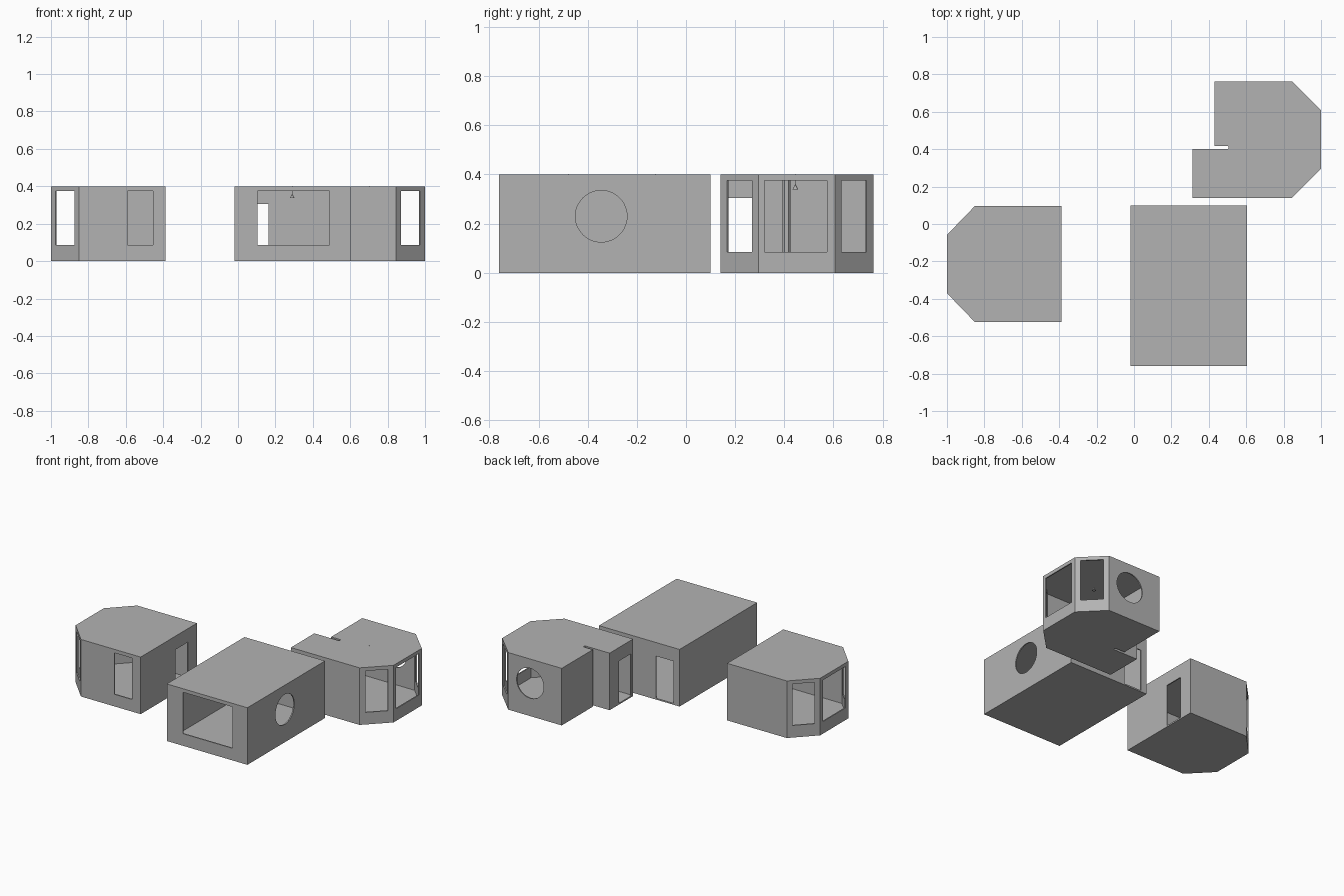
import bpy, bmesh, math
from mathutils import Matrix, Vector

if "Cube" in bpy.data.objects:
    bpy.data.objects.remove(bpy.data.objects["Cube"])

HEIGHT = 0.4
WALL = 0.008
SILL, LINTEL = 0.085, 0.375
DOOR_TOP = 0.305

grey = bpy.data.materials.new("plain grey")
grey.use_nodes = True
colour = (0.45, 0.45, 0.45, 1)
grey.diffuse_color = colour
grey.node_tree.nodes["Principled BSDF"].inputs["Base Color"].default_value = colour


def make_object(name, bm):
    mesh = bpy.data.meshes.new(name)
    bm.to_mesh(mesh)
    bm.free()
    mesh.materials.append(grey)
    obj = bpy.data.objects.new(name, mesh)
    bpy.context.scene.collection.objects.link(obj)
    return obj


def opening(x, y, angle, width, low=SILL, high=LINTEL, round_hole=False):
    """Cutter through the wall at (x, y) whose normal points along angle."""
    bm = bmesh.new()
    turn = Matrix.Rotation(math.radians(angle), 4, "Z")
    place = Matrix.Translation((x, y, (low + high) / 2)) @ turn
    if round_hole:
        lay = Matrix.Rotation(math.pi / 2, 4, "Y")
        bmesh.ops.create_cone(bm, cap_ends=True, segments=48, radius1=width / 2,
                              radius2=width / 2, depth=0.06, matrix=place @ lay)
    else:
        size = Matrix.Diagonal((0.06, width, high - low, 1))
        bmesh.ops.create_cube(bm, size=1, matrix=place @ size)
    cutter = make_object("opening_cutter", bm)
    cutter.hide_render = True
    return cutter


def door(x, y, angle):
    return opening(x, y, angle, 0.135, 0.01, DOOR_TOP)


def room(name, outline, cutters):
    """Hollow room raised from its floor outline, with openings cut."""
    bm = bmesh.new()
    floor = bm.faces.new([bm.verts.new((x, y, 0)) for x, y in outline])
    raised = bmesh.ops.extrude_face_region(bm, geom=[floor])
    top = [v for v in raised["geom"] if isinstance(v, bmesh.types.BMVert)]
    bmesh.ops.translate(bm, verts=top, vec=Vector((0, 0, HEIGHT)))
    bmesh.ops.recalc_face_normals(bm, faces=bm.faces)
    obj = make_object(name, bm)

    shell = obj.modifiers.new("shell", "SOLIDIFY")
    shell.thickness = WALL
    shell.offset = -1
    shell.use_even_offset = True
    for cutter in cutters:
        cut = obj.modifiers.new("cut", "BOOLEAN")
        cut.operation = "DIFFERENCE"
        cut.solver = "EXACT"
        cut.object = cutter

    # Bake the modifiers and drop the cutters
    graph = bpy.context.evaluated_depsgraph_get()
    baked = bpy.data.meshes.new_from_object(obj.evaluated_get(graph))
    obj.modifiers.clear()
    obj.data = baked
    for cutter in cutters:
        bpy.data.objects.remove(cutter)


def pendant_lamp(name, x, y):
    """Thin cord and a small conical shade under the ceiling."""
    bm = bmesh.new()
    for r1, r2, low, high in ((0.012, 0.001, 0.338, 0.36), (0.001, 0.001, 0.36, 0.402)):
        bmesh.ops.create_cone(bm, cap_ends=True, segments=16, radius1=r1, radius2=r2,
                              depth=high - low,
                              matrix=Matrix.Translation((x, y, (low + high) / 2)))
    make_object(name, bm)


# Middle room: plain box with a wide front window, round side window, rear door
room("middle_room",
     [(-0.02, -0.76), (0.605, -0.76), (0.605, 0.1), (-0.02, 0.1)],
     [opening(0.298, -0.76, 90, 0.385),
      opening(0.605, -0.345, 0, 0.21, 0.125, 0.335, True),
      door(0.095, 0.1, 90)])

# Bay room on the right side: three bay windows on the chamfered end
room("bay_room_right",
     [(-1, -0.37), (-0.85, -0.525), (-0.387, -0.525), (-0.387, 0.097),
      (-0.85, 0.097), (-1, -0.058)],
     [opening(-0.925, -0.4475, 45, 0.144),
      opening(-0.925, 0.0195, -45, 0.144),
      opening(-1, -0.214, 0, 0.25),
      opening(-0.523, -0.525, 90, 0.135),
      door(-0.387, -0.07, 0)])

# Bay room on the left side: same bay, round rear window, slotted entry porch
room("bay_room_left",
     [(0.312, 0.14), (0.845, 0.14), (1, 0.295), (1, 0.607), (0.845, 0.762),
      (0.43, 0.762), (0.43, 0.418), (0.5, 0.418), (0.506, 0.413),
      (0.506, 0.405), (0.5, 0.4), (0.312, 0.4)],
     [opening(0.9225, 0.2175, -45, 0.144),
      opening(0.9225, 0.6845, 45, 0.144),
      opening(1, 0.447, 0, 0.255),
      opening(0.675, 0.762, 90, 0.21, 0.125, 0.335, True),
      door(0.312, 0.229, 0)])

pendant_lamp("lamp_middle", 0.29, -0.48)
pendant_lamp("lamp_right", -0.66, -0.126)
pendant_lamp("lamp_left", 0.705, 0.445)
